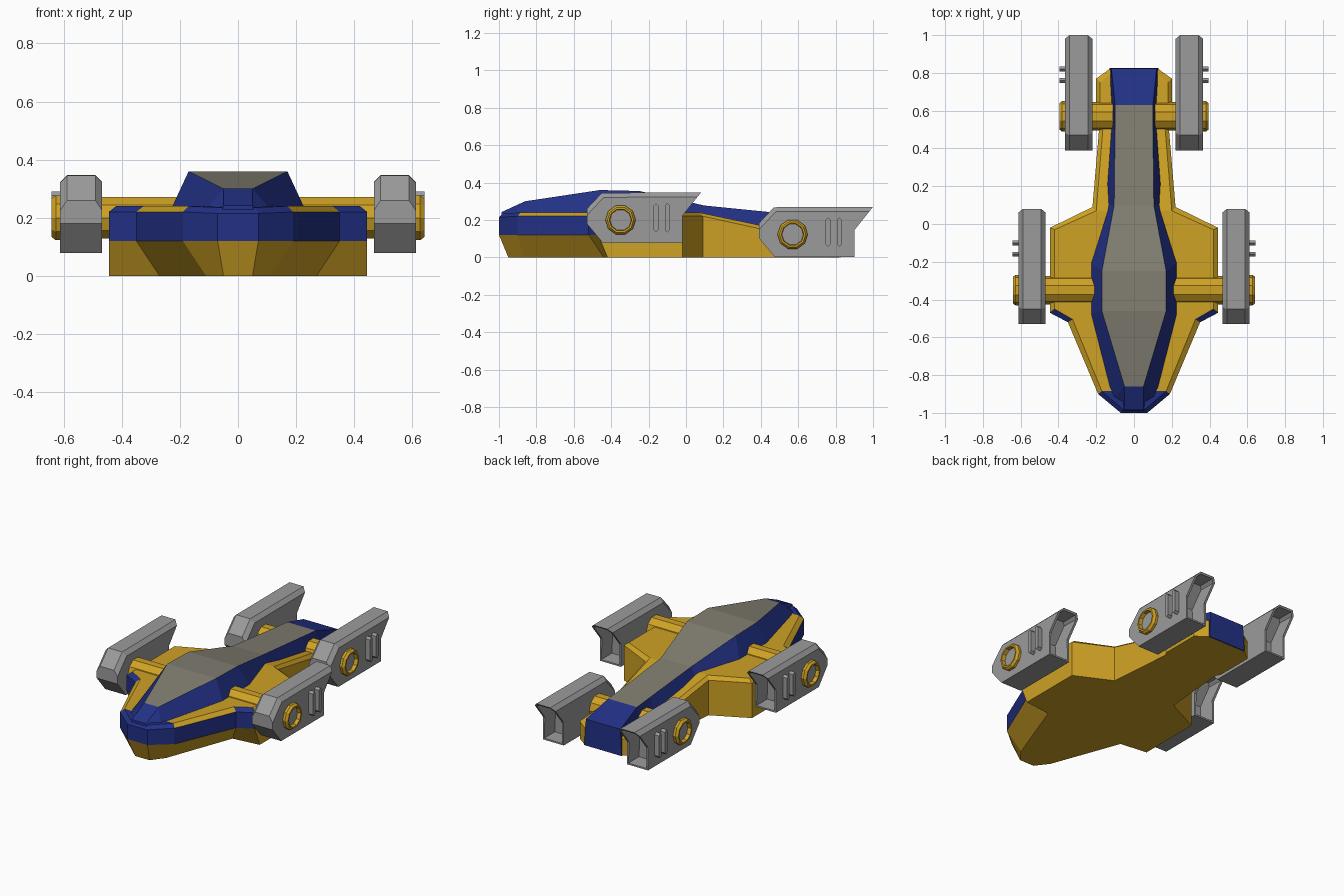
import bpy, bmesh, math

if "Cube" in bpy.data.objects:
    bpy.data.objects.remove(bpy.data.objects["Cube"])


def mat(name, rgb):
    m = bpy.data.materials.new(name)
    m.diffuse_color = (*rgb, 1)
    m.use_nodes = True
    m.node_tree.nodes["Principled BSDF"].inputs["Base Color"].default_value = m.diffuse_color
    return m


YELLOW = mat("yellow", (0.62, 0.36, 0.018))
BLUE = mat("blue", (0.016, 0.03, 0.235))
GLASS = mat("olive_grey", (0.22, 0.21, 0.165))
GREY = mat("grey", (0.33, 0.33, 0.33))


def finish(bm, name, mats, mirror=False):
    bmesh.ops.recalc_face_normals(bm, faces=bm.faces)
    me = bpy.data.meshes.new(name)
    bm.to_mesh(me)
    bm.free()
    for m in mats:
        me.materials.append(m)
    ob = bpy.data.objects.new(name, me)
    bpy.context.collection.objects.link(ob)
    if mirror:
        ob.modifiers.new("mirror", 'MIRROR').use_mirror_merge = False
    return ob


def loft(name, sections, mats, rule):
    """Symmetric loft. Each section lists right-side points from bottom to top.
    rule(segment, strip) gives the material; segment -1 / 'end' are the caps."""
    bm = bmesh.new()
    R = [[bm.verts.new(p) for p in s] for s in sections]
    L = [[bm.verts.new((-p[0], p[1], p[2])) for p in s] for s in sections]
    n = len(sections[0])

    def face(vs, seg, strip):
        bm.faces.new(vs).material_index = rule(seg, strip)
    for i in range(len(sections) - 1):
        for k in range(n - 1):
            for S in (R, L):
                face((S[i][k], S[i + 1][k], S[i + 1][k + 1], S[i][k + 1]), i, k)
        face((R[i][0], R[i + 1][0], L[i + 1][0], L[i][0]), i, "bottom")
        face((R[i][-1], R[i + 1][-1], L[i + 1][-1], L[i][-1]), i, "top")
    for i, seg in ((0, -1), (-1, "end")):
        for k in range(n - 1):
            face((R[i][k], R[i][k + 1], L[i][k + 1], L[i][k]), seg, k)
    return finish(bm, name, mats)


def prism(bm, profile, x0, x1):
    """Extrude a (y, z) profile along x."""
    a = [bm.verts.new((x0, y, z)) for y, z in profile]
    b = [bm.verts.new((x1, y, z)) for y, z in profile]
    bm.faces.new(a)
    bm.faces.new(b)
    n = len(a)
    for i in range(n):
        j = (i + 1) % n
        bm.faces.new((a[i], a[j], b[j], b[i]))


def lathe(name, prof, y, z, mats, cap=0, sides=10):
    """Revolve (x, radius) points about an axis along x, on both sides."""
    bm = bmesh.new()
    ang = [2 * math.pi * (i + 0.5) / sides for i in range(sides)]
    rings = [[bm.verts.new((x, y + r * math.sin(a), z + r * math.cos(a))) for a in ang]
             for x, r in prof]
    for a, b in zip(rings, rings[1:]):
        for i in range(sides):
            j = (i + 1) % sides
            bm.faces.new((a[i], a[j], b[j], b[i]))
    bm.faces.new(rings[0])
    bm.faces.new(rings[-1]).material_index = cap
    return finish(bm, name, mats, True)


# Hull: side (x, y), bottom (x, y), deck edge (x, y), deck height
stations = [
    (0.07, -1.00, 0.05, -0.95, 0.06, -0.98, 0.235),
    (0.19, -0.90, 0.11, -0.87, 0.17, -0.885, 0.24),
    (0.35, -0.52, 0.27, -0.44, 0.325, -0.505, 0.24),
    (0.445, -0.47, 0.445, -0.42, 0.42, -0.45, 0.24),
    (0.445, -0.22, 0.445, -0.22, 0.42, -0.22, 0.24),
    (0.445, -0.02, 0.445, -0.02, 0.42, -0.03, 0.24),
    (0.22, 0.09, 0.22, 0.09, 0.20, 0.07, 0.24),
    (0.185, 0.50, 0.185, 0.50, 0.165, 0.50, 0.15),
    (0.20, 0.53, 0.20, 0.53, 0.18, 0.53, 0.145),
    (0.20, 0.77, 0.20, 0.77, 0.18, 0.75, 0.13),
    (0.13, 0.82, 0.13, 0.82, 0.12, 0.80, 0.125)]
sections = [[(xb, yb, 0), (xm, ym, min(0.12, zt - 0.05)), (xm, ym, zt - 0.02), (xd, yd, zt)]
            for xm, ym, xb, yb, xd, yd, zt in stations]


def hull_rule(seg, strip):
    if seg == "end":
        return 1
    if strip == 1 and seg < 4:          # blue side band at the front
        return 1
    if strip == 2 and seg in (-1, 0, 2):  # nose and shoulder rims
        return 1
    return 1 if strip == "top" and seg == 0 else 0


loft("hull", sections, [YELLOW, BLUE], hull_rule)

# Spine and canopy: base (x, y, z), top (x, y, z)
spine = [
    [(0.06, -0.99, 0.20), (0.05, -0.985, 0.243)],
    [(0.12, -0.93, 0.22), (0.05, -0.86, 0.30)],
    [(0.235, -0.48, 0.22), (0.17, -0.46, 0.36)],
    [(0.235, -0.20, 0.22), (0.17, -0.25, 0.355)],
    [(0.155, 0.10, 0.20), (0.105, 0.10, 0.277)],
    [(0.13, 0.50, 0.10), (0.10, 0.50, 0.237)],
    [(0.13, 0.63, 0.08), (0.10, 0.63, 0.225)],
    [(0.13, 0.826, 0.0), (0.12, 0.823, 0.165)]]
loft("spine_canopy", spine, [BLUE, GLASS],
     lambda seg, strip: 1 if strip == "top" and seg in range(1, 6) else 0)

# Engine pod side profile (y, z), relative to its hub
pod_profile = [(-0.18, 0.06), (-0.10, 0.145), (0.43, 0.147), (0.33, 0.022),
               (0.33, -0.122), (-0.095, -0.122), (-0.18, -0.02)]


def engine(name, cx, cy, cz, inner):
    w = 0.0725
    bm = bmesh.new()
    prism(bm, [(cy + y, cz + z) for y, z in pod_profile], cx - w, cx + w)
    bmesh.ops.recalc_face_normals(bm, faces=bm.faces)
    # chamfered crest along the top and front slope
    crest = [e for e in bm.edges if abs(e.verts[0].co.x - e.verts[1].co.x) < 1e-4
             and min(v.co.z for v in e.verts) > cz + 0.05]
    bmesh.ops.bevel(bm, geom=crest, offset=0.024, segments=1, affect='EDGES')
    # hollow exhaust at the back
    bm.normal_update()
    back = [f for f in bm.faces if f.normal.y > 0.5]
    bmesh.ops.inset_region(bm, faces=back, thickness=0.014)
    bmesh.ops.inset_region(bm, faces=back, thickness=0.004)
    for v in {v for f in back for v in f.verts}:
        v.co.y -= 0.10
    finish(bm, name + "_pod", [GREY], True)
    # two upright vanes on the outer side
    bm = bmesh.new()
    for dy in (0.19, 0.25):
        y, z = cy + dy, cz + 0.012
        prism(bm, [(y - 0.013, z - 0.065), (y, z - 0.078), (y + 0.013, z - 0.065),
                   (y + 0.013, z + 0.065), (y, z + 0.078), (y - 0.013, z + 0.065)],
              cx + w - 0.01, cx + w + 0.03)
    finish(bm, name + "_vanes", [GREY], True)
    # axle and hub ring with grey centre
    lathe(name + "_axle", [(inner, 0.076), (cx - w + 0.01, 0.076)], cy, cz, [YELLOW])
    o = cx + w
    lathe(name + "_hub", [(o - 0.01, 0.081), (o + 0.015, 0.081), (o + 0.029, 0.07),
                          (o + 0.029, 0.06), (o + 0.006, 0.057)],
          cy, cz, [YELLOW, GREY], cap=1)


engine("front_engine", 0.54, -0.35, 0.20, 0.19)
engine("rear_engine", 0.293, 0.57, 0.123, 0.11)
